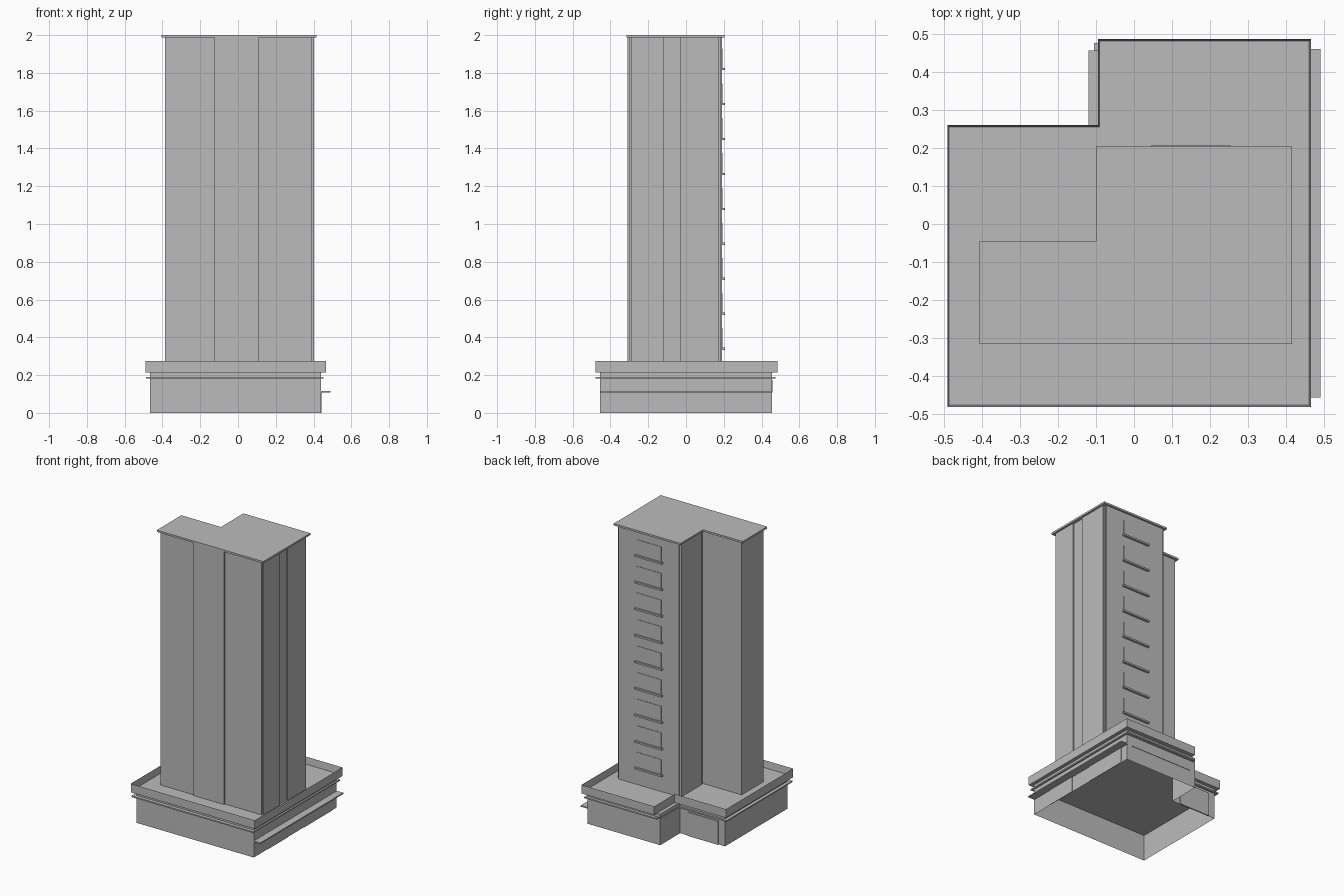
import bpy, bmesh

cube = bpy.data.objects.get("Cube")
if cube:
    bpy.data.objects.remove(cube, do_unlink=True)

grey = bpy.data.materials.new("concrete_grey")
grey.use_nodes = True
grey.diffuse_color = (0.5, 0.5, 0.5, 1)
grey.node_tree.nodes["Principled BSDF"].inputs["Base Color"].default_value = (0.5, 0.5, 0.5, 1)


def prism(name, outline, z0, z1, open_bottom=False, rim=0, sink=0):
    """Extrude an outline; optionally leave it open below or sink the top inside a rim."""
    bm = bmesh.new()
    low = [bm.verts.new((x, y, z0)) for x, y in outline]
    high = [bm.verts.new((x, y, z1)) for x, y in outline]
    top = bm.faces.new(high)
    if not open_bottom:
        bm.faces.new(low[::-1])
    for i in range(len(low)):
        j = (i + 1) % len(low)
        bm.faces.new((low[i], low[j], high[j], high[i]))
    bm.normal_update()
    if rim:
        bmesh.ops.inset_region(bm, faces=[top], thickness=rim, use_even_offset=True)
        bmesh.ops.translate(bm, verts=top.verts[:], vec=(0, 0, -sink))
    mesh = bpy.data.meshes.new(name)
    bm.to_mesh(mesh)
    bm.free()
    mesh.materials.append(grey)
    obj = bpy.data.objects.new(name, mesh)
    bpy.context.collection.objects.link(obj)
    return obj


def l_shape(x0, x1, y0, y1, nx, ny):
    """Rectangle with its back right corner cut away at nx, ny."""
    return [(x0, y0), (x1, y0), (x1, y1), (nx, y1), (nx, ny), (x0, ny)]


def box(name, x0, x1, y0, y1, z0, z1):
    return prism(name, [(x0, y0), (x1, y0), (x1, y1), (x0, y1)], z0, z1)


# Podium: open-bottomed walls, thin ledge, set-back neck and parapet terrace
prism("podium_walls", l_shape(-0.465, 0.44, -0.455, 0.455, -0.12, 0.235), 0, 0.185, open_bottom=True)
prism("podium_ledge", l_shape(-0.487, 0.452, -0.478, 0.475, -0.105, 0.25), 0.182, 0.191)
prism("podium_neck", l_shape(-0.465, 0.44, -0.455, 0.455, -0.12, 0.235), 0.191, 0.216)
prism("podium_parapet", l_shape(-0.49, 0.465, -0.48, 0.485, -0.095, 0.26), 0.215, 0.275,
      rim=0.005, sink=0.05)

# Podium canopy, shop fronts, rear window band and service door
box("side_canopy", 0.44, 0.49, -0.455, 0.459, 0.107, 0.115)
for i, (y0, y1) in enumerate([(-0.3, -0.08), (0.09, 0.4)]):
    box(f"shop_front_{i + 1}", 0.439, 0.443, y0, y1, 0, 0.107)
box("rear_window_band", -0.08, 0.4, 0.454, 0.458, 0.11, 0.175)
box("service_door", -0.415, -0.18, 0.234, 0.242, 0, 0.165)

# Tower core and overhanging roof
FLOOR, EAVES = 0.225, 1.987
prism("tower_core", l_shape(-0.387, 0.393, -0.301, 0.184, -0.085, -0.06), FLOOR, EAVES)
prism("roof_slab", l_shape(-0.405, 0.415, -0.315, 0.203, -0.1, -0.045), EAVES, 2.0)

# Shallow facade panels
box("front_panel", -0.125, 0.11, -0.311, -0.3, FLOOR, EAVES)
for i, (y0, y1) in enumerate([(-0.292, -0.12), (-0.03, 0.176)]):
    box(f"left_panel_{i + 1}", 0.392, 0.402, y0, y1, FLOOR, EAVES)
box("back_panel", -0.08, 0.385, 0.183, 0.191, FLOOR, EAVES)
box("notch_panel", -0.092, -0.084, -0.045, 0.18, FLOOR, EAVES)

# Rear windows, each standing on a projecting sill
for i in range(9):
    z = 0.34 + 0.185 * i
    box(f"window_sill_{i + 1}", 0.045, 0.255, 0.19, 0.206, z - 0.006, z + 0.006)
    box(f"window_{i + 1}", 0.055, 0.245, 0.19, 0.194, z + 0.006, z + 0.11)
